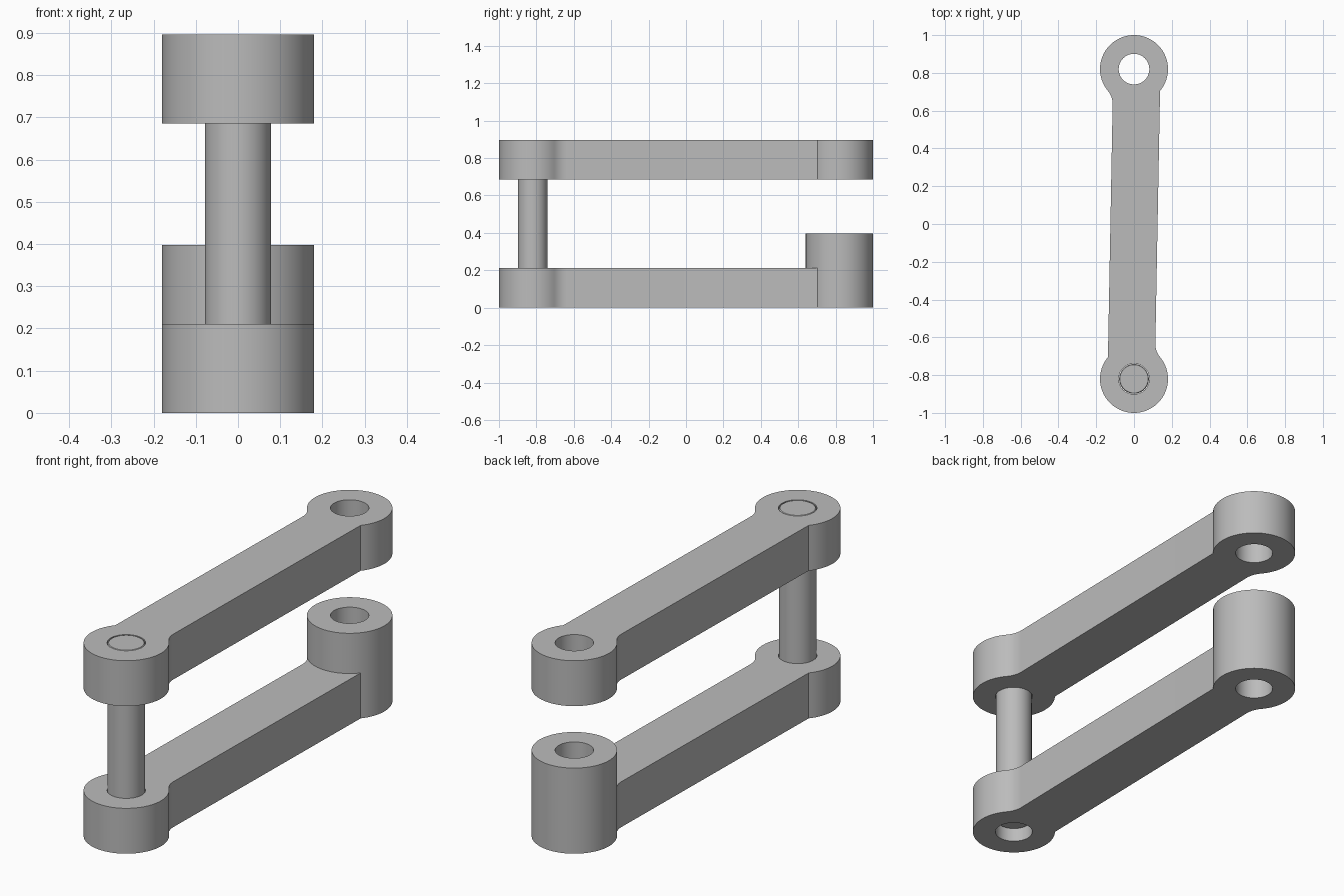
import bpy
import bmesh
from math import sin, cos, radians
from mathutils import Vector

cube = bpy.data.objects.get("Cube")
if cube:
    bpy.data.objects.remove(cube, do_unlink=True)

SEGMENTS = 72
STEP = 360 / SEGMENTS
EYE_Y, EYE_RADIUS, HOLE_RADIUS = 0.82, 0.18, 0.081
BAR_HALF = 0.113
TANGENT = 50                      # angle where the eye flows into the fillet
ARM_HEIGHT, BOSS_TOP, UPPER_Z = 0.211, 0.398, 0.686
TOP_Z = UPPER_Z + ARM_HEIGHT

steel = bpy.data.materials.new("plain_grey")
steel.use_nodes = True
grey = (0.5, 0.5, 0.5, 1)
steel.diffuse_color = grey
steel.node_tree.nodes["Principled BSDF"].inputs["Base Color"].default_value = grey


def finish(bm, name):
    bmesh.ops.recalc_face_normals(bm, faces=bm.faces)
    mesh = bpy.data.meshes.new(name)
    bm.to_mesh(mesh)
    bm.free()
    mesh.materials.append(steel)
    obj = bpy.data.objects.new(name, mesh)
    bpy.context.collection.objects.link(obj)
    bpy.ops.object.select_all(action='DESELECT')
    obj.select_set(True)
    bpy.context.view_layer.objects.active = obj
    bpy.ops.object.shade_smooth_by_angle()
    return obj


def raise_faces(bm, faces, height, keep):
    """Extrude faces upward and return the new top faces."""
    result = bmesh.ops.extrude_face_region(bm, geom=faces, use_keep_orig=keep)
    verts = [g for g in result["geom"] if isinstance(g, bmesh.types.BMVert)]
    bmesh.ops.translate(bm, verts=verts, vec=(0, 0, height))
    return [g for g in result["geom"] if isinstance(g, bmesh.types.BMFace)]


def make_arm(name, z, with_boss=False):
    bm = bmesh.new()
    side = sin(radians(TANGENT))
    fillet = (EYE_RADIUS * side - BAR_HALF) / (1 - side)
    fillet_y = -EYE_Y + (EYE_RADIUS + fillet) * cos(radians(TANGENT))
    outline = []
    # Each end is the other turned half a turn: an eye, then a fillet to the bar
    for turn in (1, -1):
        def ring(radius):
            return [bm.verts.new((turn * radius * sin(radians(k * STEP)),
                                  turn * (radius * cos(radians(k * STEP)) - EYE_Y), z))
                    for k in range(SEGMENTS)]
        outer, inner = ring(EYE_RADIUS), ring(HOLE_RADIUS)
        for k in range(SEGMENTS):
            bm.faces.new((outer[k - 1], outer[k], inner[k], inner[k - 1]))
        reach = int(TANGENT / STEP)
        outline += [outer[k] for k in range(-reach, reach + 1)]
        for i in range(1, 9):
            t = radians(TANGENT + (90 - TANGENT) * i / 8)
            outline.append(bm.verts.new((turn * (BAR_HALF + fillet - fillet * sin(t)),
                                         turn * (fillet_y - fillet * cos(t)), z)))
    bm.faces.new(outline)
    bmesh.ops.recalc_face_normals(bm, faces=bm.faces)
    top = raise_faces(bm, bm.faces[:], ARM_HEIGHT, True)
    # Tall boss on the rear eye
    if with_boss:
        eye = [f for f in top
               if len(f.verts) == 4 and f.calc_center_median().y > 0]
        raise_faces(bm, eye, BOSS_TOP - ARM_HEIGHT, False)
    return finish(bm, name)


def make_pin(name, radius, bottom, top):
    bm = bmesh.new()
    bmesh.ops.create_cone(bm, cap_ends=True, segments=SEGMENTS,
                          radius1=radius, radius2=radius, depth=top - bottom)
    bmesh.ops.translate(bm, verts=bm.verts, vec=Vector((0, -EYE_Y, (top + bottom) / 2)))
    rims = [e for e in bm.edges if abs(e.verts[0].co.z - e.verts[1].co.z) < 0.001]
    bmesh.ops.bevel(bm, geom=rims, offset=0.004, segments=1, affect='EDGES')
    return finish(bm, name)


make_arm("lower_arm", 0, with_boss=True)
make_arm("upper_arm", UPPER_Z)
make_pin("connecting_pin", 0.0785, 0.06, TOP_Z)
